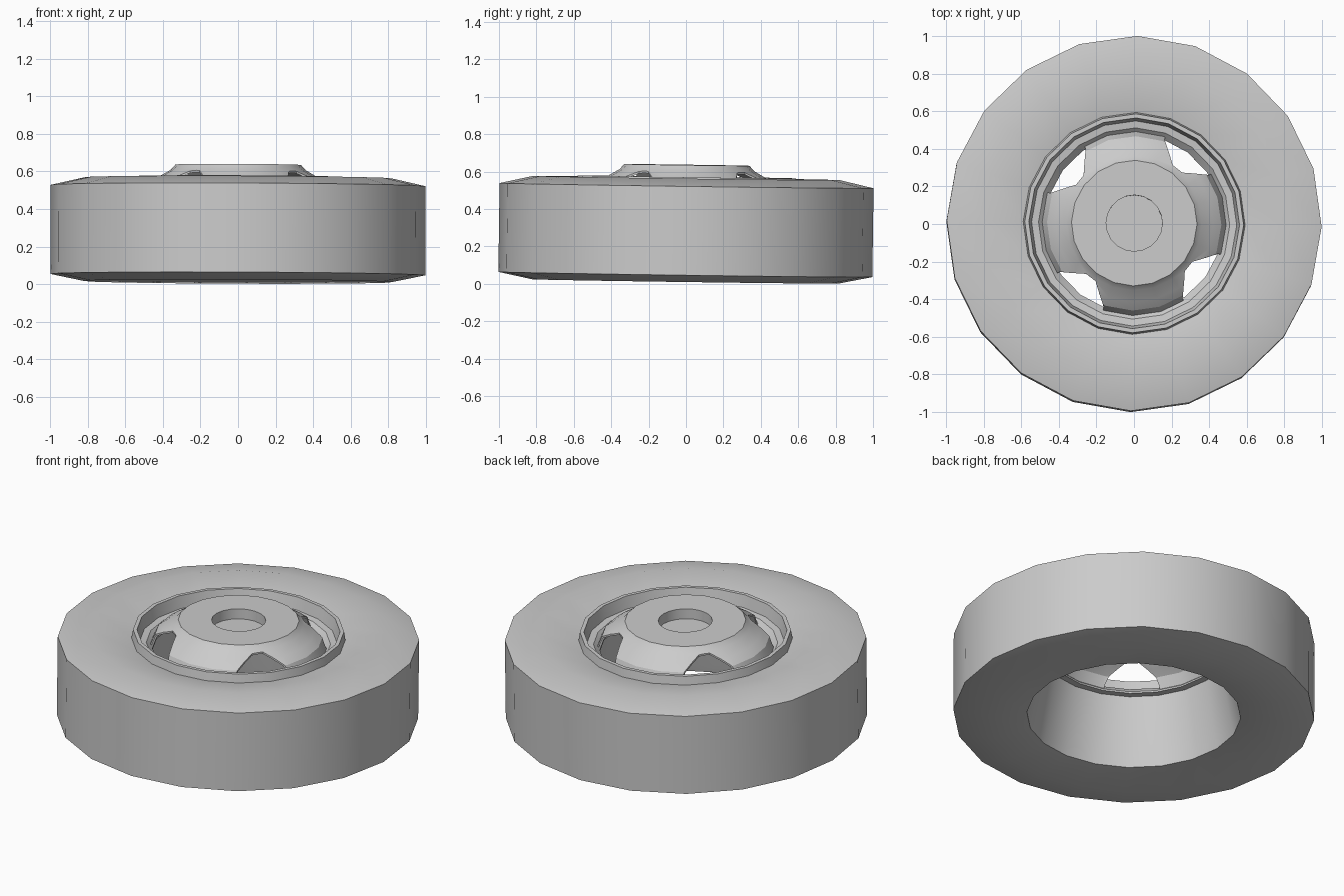
import bpy, bmesh, math
from mathutils import Matrix, Vector

if "Cube" in bpy.data.objects:
    bpy.data.objects.remove(bpy.data.objects["Cube"])

SIDES = 20
OFFSET = math.radians(-1)
# The whole wheel leans very slightly
LEAN = (Matrix.Translation((0, 0, 0.3)) @ Matrix.Rotation(-0.014, 4, 'X')
        @ Matrix.Rotation(0.004, 4, 'Y') @ Matrix.Translation((0, 0, -0.3)))

grey = bpy.data.materials.new("plain grey")
grey.diffuse_color = (0.6, 0.6, 0.6, 1)
grey.use_nodes = True
grey.node_tree.nodes["Principled BSDF"].inputs["Base Color"].default_value = grey.diffuse_color


def add_object(name, bm):
    mesh = bpy.data.meshes.new(name)
    bm.to_mesh(mesh)
    bm.free()
    mesh.materials.append(grey)
    obj = bpy.data.objects.new(name, mesh)
    bpy.context.collection.objects.link(obj)
    return obj


def lathe(name, profile, closed=False):
    """Spin (radius, z) points, listed clockwise, around the axle."""
    bm = bmesh.new()
    rings = []
    for r, z in profile:
        rings.append([bm.verts.new((r * math.cos(a), r * math.sin(a), z))
                      for a in (OFFSET + math.tau * i / SIDES for i in range(SIDES))])
    pairs = list(zip(rings, rings[1:]))
    if closed:
        pairs.append((rings[-1], rings[0]))
    for a, b in pairs:
        for i in range(SIDES):
            j = (i + 1) % SIDES
            bm.faces.new((b[i], b[j], a[j], a[i]))
    bmesh.ops.remove_doubles(bm, verts=bm.verts, dist=1e-5)
    return add_object(name, bm)


def finish(obj):
    obj.data.transform(LEAN)
    bpy.ops.object.select_all(action='DESELECT')
    obj.select_set(True)
    bpy.context.view_layer.objects.active = obj
    bpy.ops.object.shade_smooth_by_angle(angle=math.radians(25))


# Tire: dished side walls, bevelled shoulders and flat tread
tire = lathe("tire", [(0.592, 0.522), (0.82, 0.566), (1.0, 0.525),
                      (1.0, 0.05), (0.82, 0.013), (0.592, 0.045)])

# Rim: tapered barrel below, inner ledge, trough and a proud lip above
rim = lathe("rim", [(0.592, 0.045), (0.582, 0.09),
                    (0.515, 0.45), (0.475, 0.45), (0.475, 0.46),
                    (0.51, 0.495), (0.547, 0.50),
                    (0.562, 0.572), (0.584, 0.572), (0.592, 0.522)])

# Wheel disc: raised hub with a round recess and a thin flared skirt
disc = lathe("wheel_disc", [(0, 0.575), (0.15, 0.575), (0.15, 0.636), (0.335, 0.636),
                            (0.36, 0.608), (0.42, 0.573), (0.465, 0.538),
                            (0.495, 0.465), (0.487, 0.462), (0.458, 0.532),
                            (0.415, 0.565), (0.355, 0.60), (0.331, 0.628),
                            (0.158, 0.628), (0.158, 0.567), (0, 0.567)])

# Four tapered openings through the skirt
half = [(0.56, 20), (0.475, 18.5), (0.40, 9.5), (0.372, 5)]
outline = [(r, -a) for r, a in half] + [(r, a) for r, a in reversed(half)]
bm = bmesh.new()
for k in range(4):
    verts = []
    for r, a in outline:
        t = math.radians(51.5 + 90 * k + a)
        verts.append(bm.verts.new((r * math.cos(t), r * math.sin(t), 0.4)))
    face = bm.faces.new(verts)
    top = bmesh.ops.extrude_face_region(bm, geom=[face])["geom"]
    bmesh.ops.translate(bm, vec=Vector((0, 0, 0.35)),
                        verts=[v for v in top if isinstance(v, bmesh.types.BMVert)])
bmesh.ops.recalc_face_normals(bm, faces=bm.faces)
cutter = add_object("opening_cutter", bm)
cutter.hide_render = True

cut = disc.modifiers.new("openings", 'BOOLEAN')
cut.operation = 'DIFFERENCE'
cut.solver = 'EXACT'
cut.object = cutter
bpy.context.view_layer.update()
graph = bpy.context.evaluated_depsgraph_get()
cut_mesh = bpy.data.meshes.new_from_object(disc.evaluated_get(graph))
disc.modifiers.clear()
disc.data = cut_mesh
bpy.data.objects.remove(cutter)

for part in (tire, rim, disc):
    finish(part)
